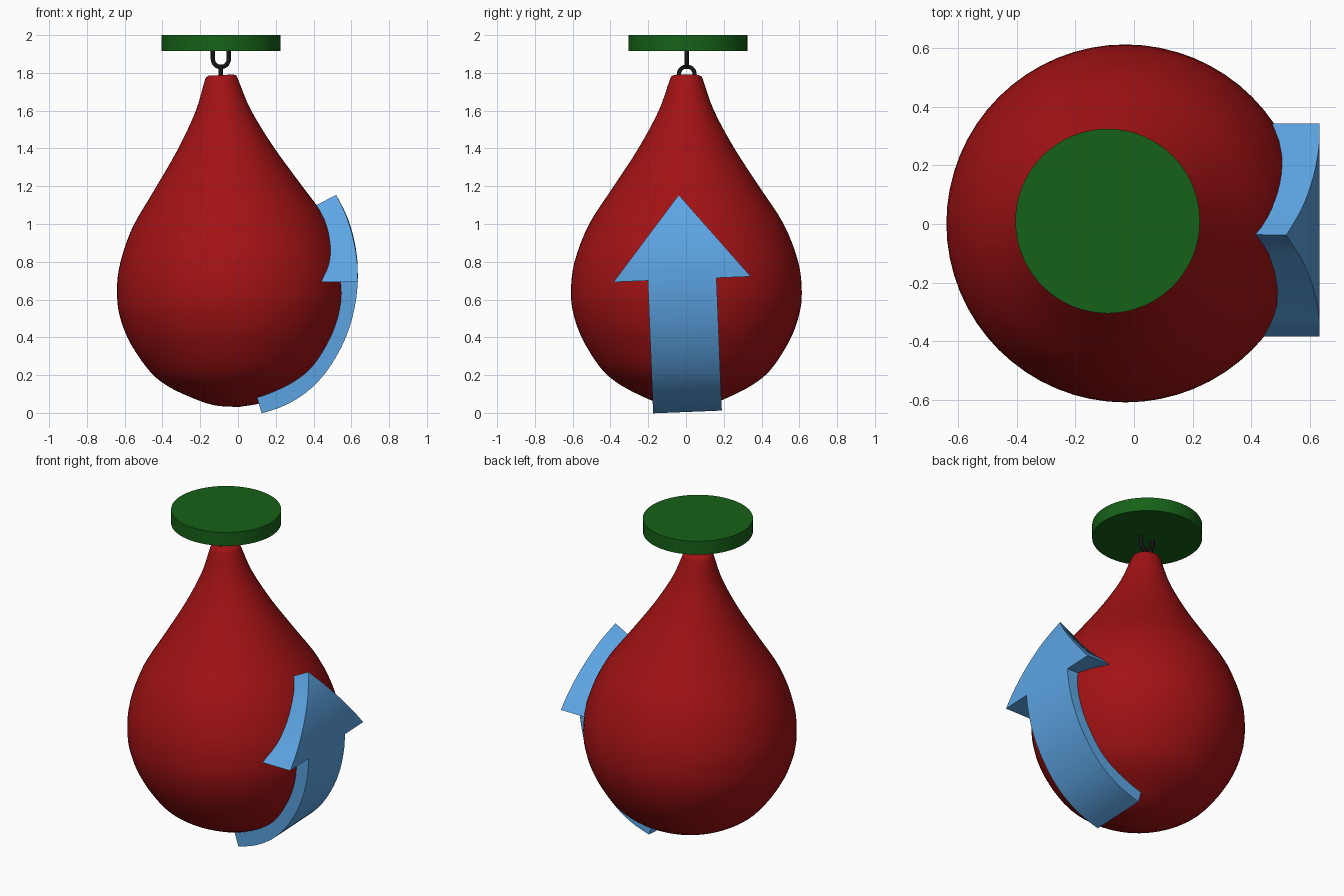
import bpy, bmesh
from math import pi, sin, cos, radians
from mathutils import Vector, Matrix

if "Cube" in bpy.data.objects:
    bpy.data.objects.remove(bpy.data.objects["Cube"])


def material(name, rgb):
    m = bpy.data.materials.new(name)
    m.diffuse_color = (*rgb, 1)
    m.use_nodes = True
    m.node_tree.nodes["Principled BSDF"].inputs["Base Color"].default_value = m.diffuse_color
    return m


RED = material("red", (0.36, 0.006, 0.007))
GREEN = material("green", (0.008, 0.12, 0.009))
BLUE = material("blue", (0.11, 0.38, 0.78))
BLACK = material("black", (0.008, 0.008, 0.008))


def activate(ob):
    bpy.ops.object.select_all(action='DESELECT')
    ob.select_set(True)
    bpy.context.view_layer.objects.active = ob


def finish(name, bm, mat, angle=30):
    me = bpy.data.meshes.new(name)
    bmesh.ops.recalc_face_normals(bm, faces=bm.faces)
    bm.to_mesh(me)
    bm.free()
    me.materials.append(mat)
    ob = bpy.data.objects.new(name, me)
    bpy.context.collection.objects.link(ob)
    activate(ob)
    bpy.ops.object.shade_smooth_by_angle(angle=radians(angle))
    return ob


def smooth_path(pts, steps):
    """Catmull-Rom curve through 2D points."""
    p = [Vector(q) for q in pts]
    p = [2 * p[0] - p[1]] + p + [2 * p[-1] - p[-2]]
    out = []
    for a, b, c, d in zip(p, p[1:], p[2:], p[3:]):
        for i in range(steps):
            t = i / steps
            out.append(0.5 * (2 * b + (c - a) * t + (2 * a - 5 * b + 4 * c - d) * t * t
                              + (3 * b - a - 3 * c + d) * t ** 3))
    return out + [p[-2]]


# Teardrop bag: lathed profile (radius, height), leaning slightly to the left
profile = [(0, 0.03), (0.13, 0.047), (0.26, 0.1), (0.375, 0.165), (0.46, 0.245), (0.55, 0.39),
           (0.597, 0.52), (0.611, 0.64), (0.592, 0.8), (0.515, 1.0), (0.385, 1.2),
           (0.255, 1.4), (0.147, 1.6), (0.088, 1.765)]
path = smooth_path(profile, 4) + [Vector((0.08, 1.783)), Vector((0.065, 1.79)), Vector((0, 1.79))]
bm = bmesh.new()
vs = [bm.verts.new((max(r, 0), 0, z - 0.63)) for r, z in path]
es = [bm.edges.new(e) for e in zip(vs, vs[1:])]
bmesh.ops.spin(bm, geom=vs + es, cent=(0, 0, 0), axis=(0, 0, 1), angle=2 * pi, steps=64)
bmesh.ops.remove_doubles(bm, verts=bm.verts, dist=0.0005)
lean = Matrix.Translation((-0.029, 0.002, 0.63)) @ Matrix.Rotation(radians(-3), 4, 'Y')
bmesh.ops.transform(bm, matrix=lean, verts=bm.verts)
finish("bag", bm, RED, 50)

# Round mounting plate
bm = bmesh.new()
bmesh.ops.create_cone(bm, cap_ends=True, segments=64, radius1=0.315, radius2=0.315, depth=0.085,
                      matrix=Matrix.Translation((-0.09, 0.01, 1.9575)))
finish("mounting_plate", bm, GREEN)


# Interlocking wire hooks
def hook(name, axis, z_arc, z_end):
    """U-shaped wire lying along the given horizontal axis."""
    s = 1 if z_end < z_arc else -1
    r = 0.042
    uv = [(-r, z_end)] + [(-r * cos(pi * i / 16), z_arc + s * r * sin(pi * i / 16))
                          for i in range(17)] + [(r, z_end)]
    cu = bpy.data.curves.new(name, 'CURVE')
    cu.dimensions = '3D'
    cu.bevel_depth = 0.0115
    cu.bevel_resolution = 3
    cu.use_fill_caps = True
    sp = cu.splines.new('POLY')
    sp.points.add(len(uv) - 1)
    for pt, (u, z) in zip(sp.points, uv):
        pt.co = (-0.091 + u * axis[0], 0.004 + u * axis[1], z, 1)
    cu.materials.append(BLACK)
    ob = bpy.data.objects.new(name, cu)
    bpy.context.collection.objects.link(ob)
    activate(ob)
    bpy.ops.object.convert(target='MESH')
    bpy.ops.object.shade_smooth_by_angle(angle=radians(50))


hook("plate_hook", (1, 0), 1.873, 1.93)
hook("bag_hook", (0, 1), 1.792, 1.77)

# Curved arrow: shaft and head bands follow an outer path (x, z), then thickened inward
shaft = smooth_path([(0.125, 0.005), (0.22, 0.035), (0.31, 0.08), (0.39, 0.14), (0.46, 0.215),
                     (0.52, 0.305), (0.57, 0.405), (0.605, 0.51), (0.627, 0.62), (0.634, 0.708)], 2)
head = smooth_path([(0.634, 0.708), (0.633, 0.78), (0.624, 0.86), (0.605, 0.95),
                    (0.572, 1.05), (0.52, 1.155)], 3)
HALF_SHAFT, HALF_HEAD = 0.182, 0.364
bm = bmesh.new()


def row(p, w):
    return [bm.verts.new((p[0], s * w, p[1])) for s in (-1, 1)]


rows = [row(p, HALF_SHAFT) for p in shaft]
for a, b in zip(rows, rows[1:]):
    bm.faces.new((a[0], a[1], b[1], b[0]))
barbs = row(head[0], HALF_HEAD)
taper = [row(p, HALF_HEAD * (1.155 - p[1]) / (1.155 - 0.708)) for p in head[1:-1]]
neck = rows[-1]
bm.faces.new((barbs[0], neck[0], neck[1], barbs[1], taper[0][1], taper[0][0]))
for a, b in zip(taper, taper[1:]):
    bm.faces.new((a[0], a[1], b[1], b[0]))
tip = bm.verts.new((head[-1][0], 0, head[-1][1]))
bm.faces.new((*taper[-1], tip))
bm.normal_update()
inner = {v: bm.verts.new(v.co - 0.19 * v.normal) for v in list(bm.verts)}
outer_faces = list(bm.faces)
border = [(l.vert, l.link_loop_next.vert) for f in outer_faces for l in f.loops if l.edge.is_boundary]
for f in outer_faces:
    bm.faces.new([inner[v] for v in reversed(f.verts)])
for a, b in border:
    bm.faces.new((b, a, inner[a], inner[b]))
pivot = Vector((0, 0.004, 0.2))
bmesh.ops.rotate(bm, cent=pivot, matrix=Matrix.Rotation(radians(2.3), 3, 'X'), verts=bm.verts)
finish("arrow", bm, BLUE)
